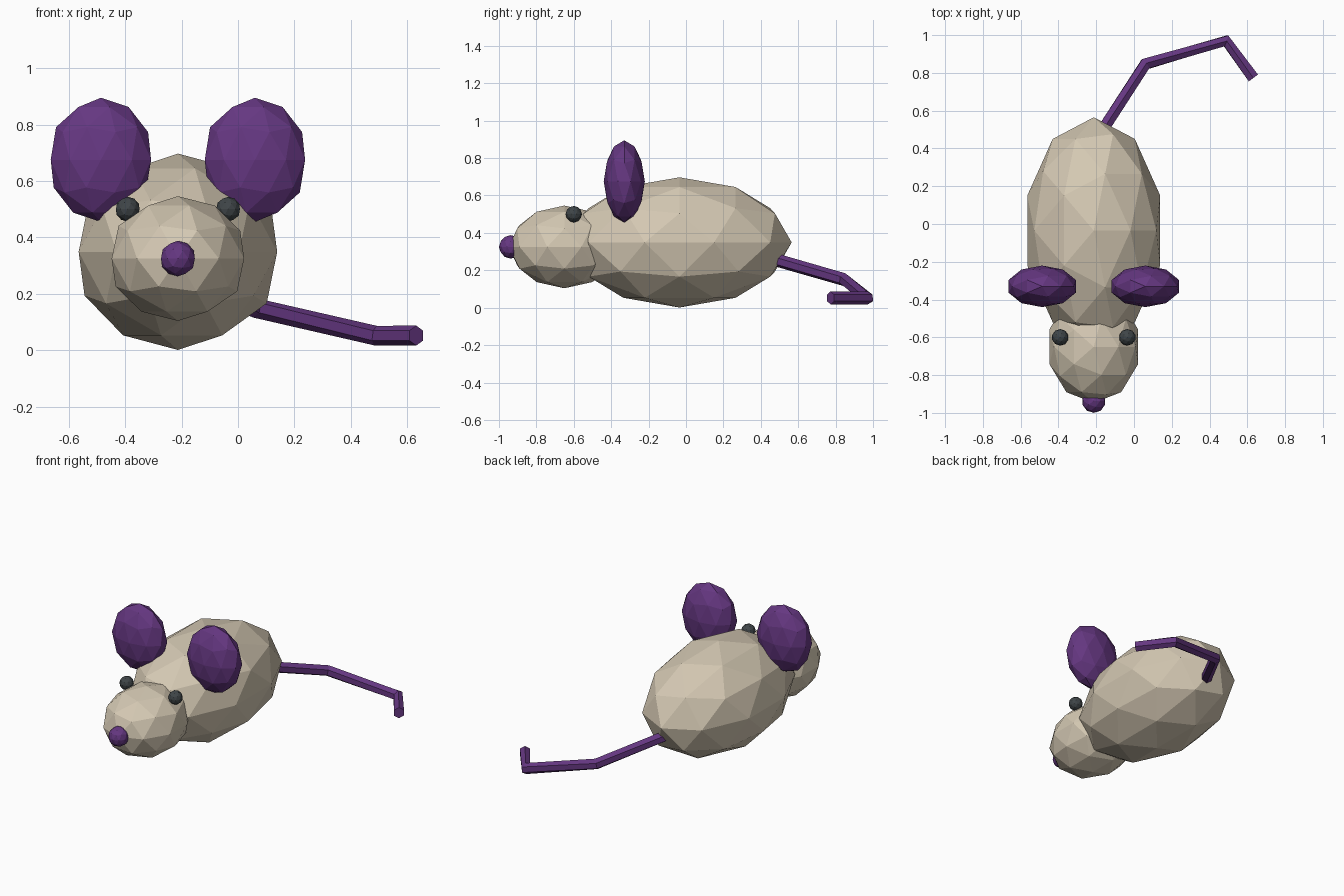
import bpy, bmesh, math
from mathutils import Vector

if "Cube" in bpy.data.objects:
    bpy.data.objects.remove(bpy.data.objects["Cube"])


def material(name, rgb):
    m = bpy.data.materials.new(name)
    m.diffuse_color = (*rgb, 1.0)
    m.use_nodes = True
    m.node_tree.nodes["Principled BSDF"].inputs["Base Color"].default_value = m.diffuse_color
    return m


BEIGE = material("beige fur", (0.66, 0.58, 0.45))
PURPLE = material("purple", (0.13, 0.038, 0.22))
GREY = material("dark grey", (0.05, 0.06, 0.065))
MID = -0.213  # x of the body's centre line


def finish(name, bm, mat):
    mesh = bpy.data.meshes.new(name)
    bmesh.ops.recalc_face_normals(bm, faces=bm.faces)
    bm.to_mesh(mesh)
    bm.free()
    mesh.materials.append(mat)
    ob = bpy.data.objects.new(name, mesh)
    bpy.context.collection.objects.link(ob)
    return ob


def blob(name, centre, radii, mat):
    """Faceted ellipsoid."""
    bm = bmesh.new()
    bmesh.ops.create_icosphere(bm, subdivisions=2, radius=1.0)
    bmesh.ops.scale(bm, vec=radii, verts=bm.verts)
    ob = finish(name, bm, mat)
    ob.location = centre
    return ob


def tube(name, path, radius, sides, mat):
    """Faceted tube along a path, with capped ends."""
    pts = [Vector(p) for p in path]
    dirs = [(b - a).normalized() for a, b in zip(pts, pts[1:])]
    bm = bmesh.new()
    rings = []
    for i, p in enumerate(pts):
        t = (dirs[max(i - 1, 0)] + dirs[min(i, len(dirs) - 1)]).normalized()
        side = t.cross(Vector((0, 0, 1))).normalized()
        up = side.cross(t)
        ring = []
        for k in range(sides):
            a = 2 * math.pi * k / sides
            ring.append(bm.verts.new(p + radius * (up * math.cos(a) + side * math.sin(a))))
        rings.append(ring)
    for r0, r1 in zip(rings, rings[1:]):
        for k in range(sides):
            n = (k + 1) % sides
            bm.faces.new((r0[k], r0[n], r1[n], r1[k]))
    bm.faces.new(rings[0])
    bm.faces.new(rings[-1])
    return finish(name, bm, mat)


# Body, head and nose
blob("body", (MID, -0.035, 0.349), (0.37, 0.60, 0.348), BEIGE)
blob("head", (MID, -0.65, 0.325), (0.247, 0.297, 0.221), BEIGE)
blob("nose", (MID, -0.937, 0.325), (0.063, 0.063, 0.063), PURPLE)

# Ears and eyes in pairs
for label, s in (("right", -1), ("left", 1)):
    blob(label + "_ear", (MID + s * 0.273, -0.33, 0.675), (0.187, 0.11, 0.22), PURPLE)
    blob(label + "_eye", (MID + s * 0.178, -0.60, 0.50), (0.044, 0.044, 0.044), GREY)

# Bent tail
tube("tail", [(-0.21, 0.43, 0.27), (0.06, 0.847, 0.15), (0.487, 0.97, 0.052), (0.632, 0.773, 0.052)],
     0.035, 6, PURPLE)
